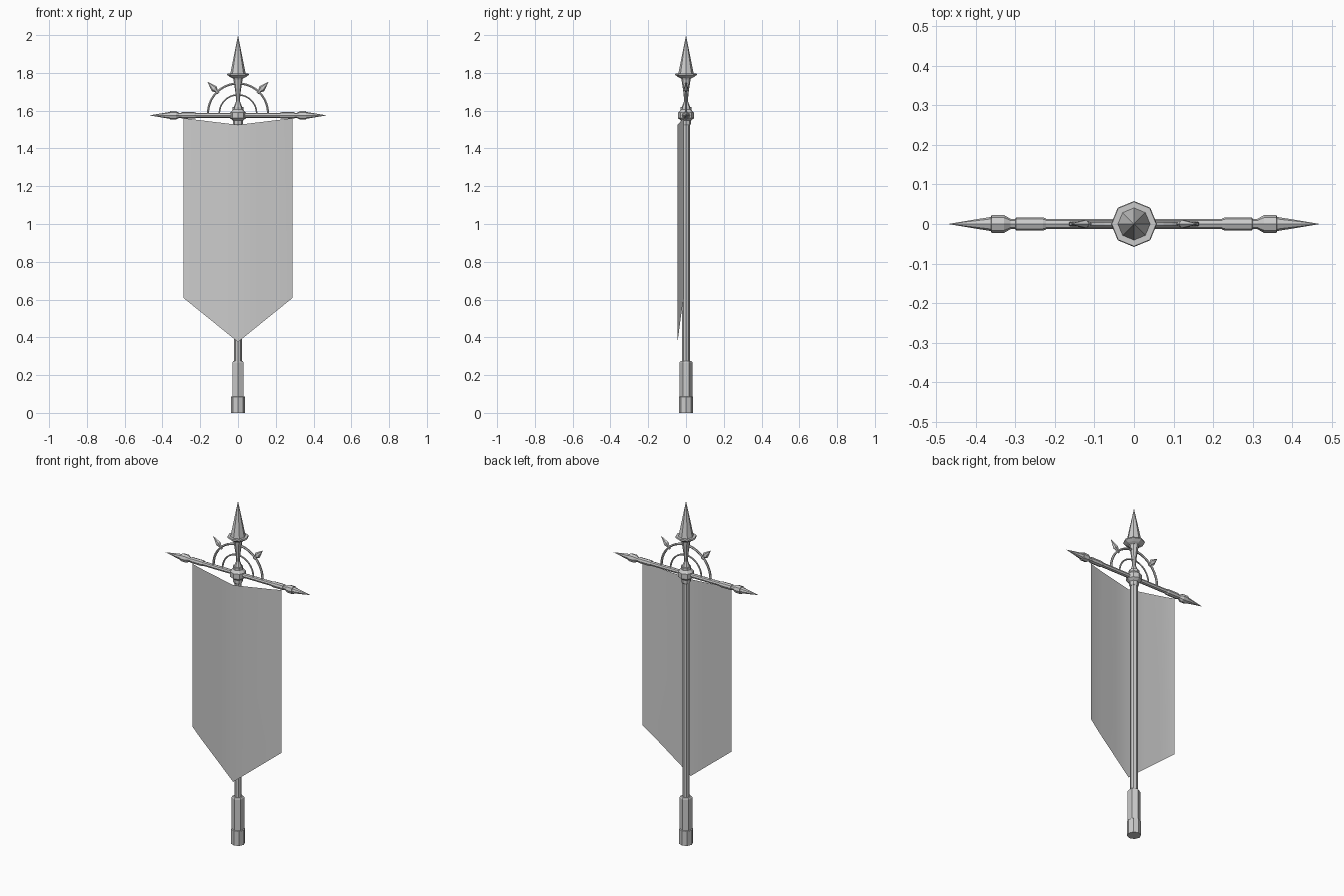
import bpy, bmesh
from math import pi, cos, sin
from mathutils import Matrix, Vector

if "Cube" in bpy.data.objects:
    bpy.data.objects.remove(bpy.data.objects["Cube"])


def finish(name, bm, matrix=Matrix()):
    bmesh.ops.remove_doubles(bm, verts=bm.verts, dist=1e-5)
    bm.transform(matrix)
    me = bpy.data.meshes.new(name)
    bm.to_mesh(me)
    bm.free()
    ob = bpy.data.objects.new(name, me)
    bpy.context.collection.objects.link(ob)
    return ob


def lathe(name, profile, sides=8, matrix=Matrix(), phase=0.0):
    """Turned faceted solid from (radius, height) points, closed at both ends."""
    bm = bmesh.new()
    rings = []
    for r, z in profile:
        rings.append([bm.verts.new((r * cos(phase + 2 * pi * i / sides),
                                    r * sin(phase + 2 * pi * i / sides), z))
                      for i in range(sides)])
    for a, b in zip(rings, rings[1:]):
        for i in range(sides):
            j = (i + 1) % sides
            bm.faces.new((a[i], a[j], b[j], b[i]))
    if profile[0][0] > 0.001:
        bm.faces.new(rings[0][::-1])
    if profile[-1][0] > 0.001:
        bm.faces.new(rings[-1])
    bmesh.ops.dissolve_degenerate(bm, dist=1e-5, edges=bm.edges)
    return finish(name, bm, matrix)


BAR_Z = 1.575

# Pole, grip and foot
lathe("pole", [(0.02, 0.05), (0.02, 1.54)])
lathe("grip", [(0.034, 0.08), (0.034, 0.268), (0.029, 0.275)], 6, phase=pi / 2)
lathe("foot", [(0.038, 0), (0.038, 0.085), (0.034, 0.087)])

# Hub where the pole meets the crossbar
lathe("hub", [(0.022, 1.522), (0.026, 1.53), (0.026, 1.547), (0.042, 1.56),
              (0.042, 1.59), (0.028, 1.605), (0.028, 1.62)])

# Spearhead with hourglass neck and flange
lathe("spear_neck", [(0.026, 1.61), (0.010, 1.65), (0.013, 1.69), (0.024, 1.765),
                     (0.03, 1.775)])
lathe("spear_flange", [(0.03, 1.772), (0.042, 1.778), (0.058, 1.79),
                       (0.056, 1.797), (0.04, 1.797)])
lathe("spear_tip", [(0.042, 1.79), (0.039, 1.805), (0, 2.0)])

# Crossbar with sleeves and pointed ends
along_x = Matrix.Translation((0, 0, BAR_Z)) @ Matrix.Rotation(pi / 2, 4, 'Y')
lathe("crossbar", [(0.013, -0.31), (0.013, 0.31)], matrix=along_x)
for side, s in (("left", -1), ("right", 1)):
    m = Matrix.Translation((0, 0, BAR_Z)) @ Matrix.Rotation(s * pi / 2, 4, 'Y')
    lathe(side + "_sleeve", [(0.014, 0.222), (0.017, 0.23), (0.017, 0.298),
                             (0.012, 0.3)], matrix=m)
    lathe(side + "_bar_point", [(0.012, 0.298), (0.013, 0.312), (0.023, 0.329),
                                (0.023, 0.36), (0.018, 0.361), (0, 0.47)], matrix=m)
    # Diamond spikes on the outer halo
    m = (Matrix.Translation((0, 0, BAR_Z + 0.01)) @ Matrix.Rotation(s * pi / 4.1, 4, 'Y'))
    lathe(side + "_halo_spike", [(0.008, 0.148), (0.009, 0.164), (0.018, 0.182),
                                 (0, 0.233)], 6, m @ Matrix.Diagonal((1, 0.65, 1, 1)))


# Half-ring halos
def halo(name, radius, thick, segments):
    bm = bmesh.new()
    start = bmesh.ops.create_circle(bm, cap_ends=False, segments=6, radius=thick,
                                    matrix=Matrix.Translation((radius, 0, 0)))
    bmesh.ops.spin(bm, geom=bm.edges[:], cent=(0, 0, 0), axis=(0, -1, 0),
                   angle=pi, steps=segments)
    bmesh.ops.holes_fill(bm, edges=bm.edges, sides=6)
    bmesh.ops.recalc_face_normals(bm, faces=bm.faces)
    return finish(name, bm, Matrix.Translation((0, 0, BAR_Z + 0.01)))


halo("outer_halo", 0.159, 0.0065, 20)
halo("inner_halo", 0.099, 0.0045, 16)

# Cloth: thin sheet bowed forward over the pole, pointed at the bottom
bm = bmesh.new()
half = [(0, -0.045), (0.1, -0.034), (0.2, -0.0235), (0.25, -0.017), (0.288, -0.010)]
columns = [(-x, y) for x, y in half[:0:-1]] + half
pairs = []
for x, y in columns:
    t = abs(x) / 0.288
    pairs.append((bm.verts.new((x, y, 0.375 + 0.233 * t)),
                  bm.verts.new((x, y, 1.525 + 0.035 * t))))
for (a, b), (c, d) in zip(pairs, pairs[1:]):
    bm.faces.new((a, c, d, b))
cloth = finish("banner_cloth", bm)
for p in cloth.data.polygons:
    p.use_smooth = True
